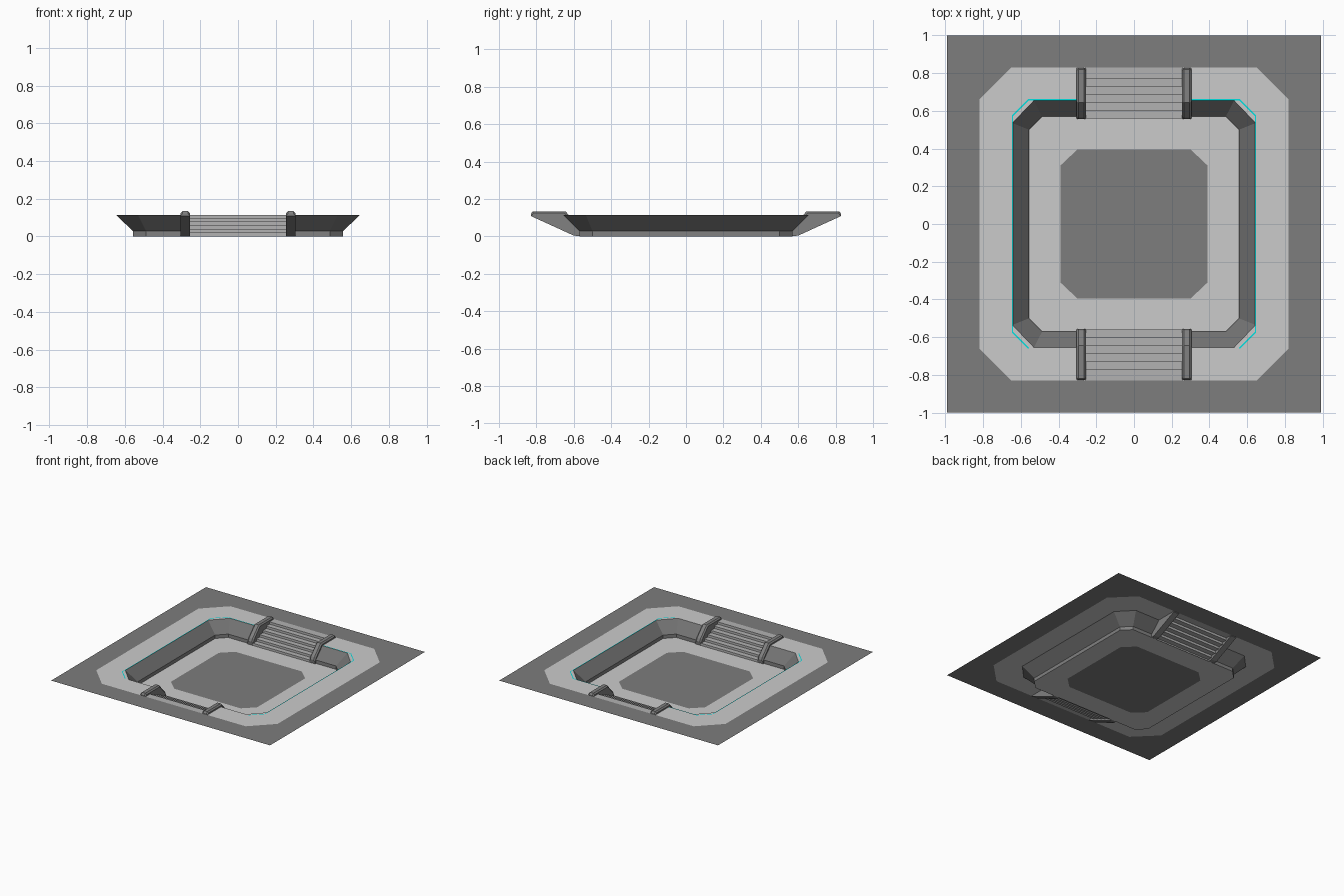
import bpy, bmesh

if "Cube" in bpy.data.objects:
    bpy.data.objects.remove(bpy.data.objects["Cube"])


def material(name, v, b=None):
    m = bpy.data.materials.new(name)
    m.diffuse_color = (v, v, v, 1) if b is None else b
    m.use_nodes = True
    m.node_tree.nodes["Principled BSDF"].inputs["Base Color"].default_value = m.diffuse_color
    return m


LIGHT = material("light stone", 0.60)
GROUND = material("dark ground", 0.205)
WALL = material("wall grey", 0.17)
STEP = material("step grey", 0.45)
CHEEK = material("cheek grey", 0.22)
CYAN = material("cyan glow", 0, (0.0, 0.75, 0.75, 1))

TOP = 0.113   # height of the surrounding plane
NOTCH = 0.265  # half width of the stair opening
STAIR_EDGES = (3, 9)  # octagon edges crossed by the stairs


def octagon(a, b, c, d, z):
    """Chamfered rectangle with extra points at the stair openings."""
    n = NOTCH
    return [(a, -d, z), (a, d, z), (c, b, z), (n, b, z), (-n, b, z), (-c, b, z),
            (-a, d, z), (-a, -d, z), (-c, -b, z), (-n, -b, z), (n, -b, z), (c, -b, z)]


def finish(name, bm, mat):
    bmesh.ops.remove_doubles(bm, verts=bm.verts, dist=1e-5)
    me = bpy.data.meshes.new(name)
    bm.to_mesh(me)
    bm.free()
    me.materials.append(mat)
    ob = bpy.data.objects.new(name, me)
    bpy.context.collection.objects.link(ob)
    return ob


def band(name, inner, outer, mat, skip=()):
    bm = bmesh.new()
    vi = [bm.verts.new(p) for p in inner]
    vo = [bm.verts.new(p) for p in outer]
    for i in range(12):
        j = (i + 1) % 12
        if i not in skip:
            bm.faces.new((vi[i], vo[i], vo[j], vi[j]))
    return finish(name, bm, mat)


# Nested outlines
pad = octagon(0.39, 0.395, 0.30, 0.31, 0)
foot = octagon(0.557, 0.57, 0.487, 0.50, 0)
curb = octagon(0.557, 0.57, 0.487, 0.50, 0.028)
rim = octagon(0.645, 0.655, 0.53, 0.535, TOP)
edge = octagon(0.82, 0.83, 0.65, 0.66, TOP)
square = octagon(0.99, 1.0, 0.99, 1.0, TOP)

# Pit floor
bm = bmesh.new()
bm.faces.new([bm.verts.new(p) for p in pad])
finish("floor_pad", bm, GROUND)
band("floor_ring", pad, foot, LIGHT)

# Pit walls
band("wall_base", foot, curb, CHEEK, STAIR_EDGES)
band("sloped_wall", curb, rim, WALL, STAIR_EDGES)

# Walkway and surrounding ground
band("walkway", rim, edge, LIGHT, STAIR_EDGES)
band("ground", edge, square, GROUND)

# Thin glowing line around the pit, absent along the front
band("glow_line", octagon(0.642, 0.656, 0.557, 0.571, TOP + 0.001),
     octagon(0.648, 0.662, 0.56, 0.574, TOP + 0.001), CYAN, STAIR_EDGES + (8, 10))

# Stairs: stepped sheets
STEPS = [0.56, 0.602, 0.645, 0.687, 0.73, 0.772, 0.83]
profile = [(STEPS[0], 0)]
for k in range(6):
    z = TOP * (k + 1) / 6
    profile += [(STEPS[k], z), (STEPS[k + 1], z)]
# Side cheeks: outline of the sloping parapet
outline = [(0.56, 0.0), (0.60, 0.004), (0.828, 0.108), (0.828, 0.122), (0.82, 0.134),
           (0.645, 0.134), (0.565, 0.05), (0.556, 0.03)]

for label, s in (("back", 1), ("front", -1)):
    bm = bmesh.new()
    rows = [[bm.verts.new((x, s * y, z)) for y, z in profile] for x in (-0.26, 0.26)]
    for k in range(len(profile) - 1):
        f = (rows[0][k], rows[1][k], rows[1][k + 1], rows[0][k + 1])
        bm.faces.new(f if s > 0 else f[::-1])
    finish(label + "_stairs", bm, STEP)

    for side, sx in (("left", -1), ("right", 1)):
        bm = bmesh.new()
        base = bm.faces.new([bm.verts.new((sx * 0.28 - 0.025, s * y, z)) for y, z in outline])
        ext = bmesh.ops.extrude_face_region(bm, geom=[base])["geom"]
        bmesh.ops.translate(bm, vec=(0.05, 0, 0),
                            verts=[g for g in ext if isinstance(g, bmesh.types.BMVert)])
        bmesh.ops.recalc_face_normals(bm, faces=bm.faces)
        # chamfer the long upper edges
        top = [e for e in bm.edges if abs(e.verts[0].co.x - e.verts[1].co.x) < 1e-5
               and all(v.co.z > 0.025 and (v.co.z > 0.12 or abs(v.co.y) < 0.6) for v in e.verts)]
        bmesh.ops.bevel(bm, geom=top, offset=0.01, segments=1, affect='EDGES')
        finish(f"{label}_{side}_cheek", bm, CHEEK)
